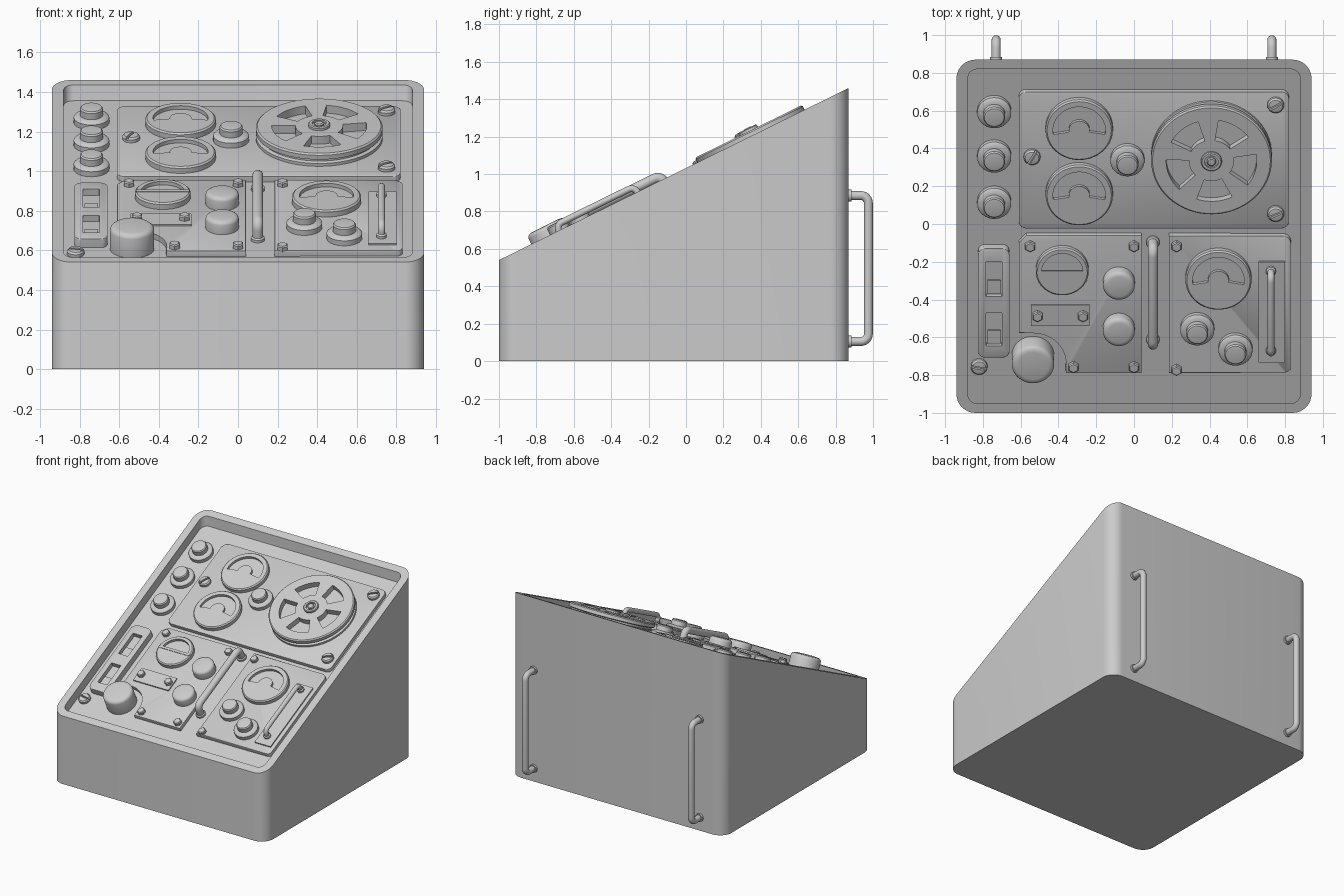
import bpy, bmesh, math
from math import sin, cos, pi, radians
from mathutils import Matrix, Vector

if "Cube" in bpy.data.objects:
    bpy.data.objects.remove(bpy.data.objects["Cube"])

SLOPE = 0.92 / 1.87
A = math.atan(SLOPE)
DEPTH = 0.08                                   # vertical depth of the console recess
rim_z = lambda y: 0.54 + (y + 1) * SLOPE
# Console frame: x, distance up the slope, height above the recessed floor
M = Matrix.Translation((0, 0, rim_z(0) - DEPTH)) @ Matrix.Rotation(A, 4, 'X')


def up(y, w):
    """Slope distance of a point seen at y from above when it is w above the floor."""
    return (y + w * sin(A)) / cos(A)


def finish(name, bm, matrix=M):
    bmesh.ops.recalc_face_normals(bm, faces=bm.faces)
    bm.transform(matrix)
    me = bpy.data.meshes.new(name)
    bm.to_mesh(me)
    bm.free()
    ob = bpy.data.objects.new(name, me)
    bpy.context.collection.objects.link(ob)
    return ob


def skin(bm, loops):
    """Bridge equal loops of points and cap both ends."""
    rings = [[bm.verts.new(p) for p in lp] for lp in loops]
    n = len(rings[0])
    for a, b in zip(rings, rings[1:]):
        for i in range(n):
            bm.faces.new((a[i], a[(i + 1) % n], b[(i + 1) % n], b[i]))
    bm.faces.new(rings[0])
    bm.faces.new(rings[-1])


def lathe(name, x, v, profile, segs=48, turn=0):
    bm = bmesh.new()
    skin(bm, [[(x + r * cos(turn + 2 * pi * i / segs), v + r * sin(turn + 2 * pi * i / segs), w)
               for i in range(segs)] for r, w in profile])
    return finish(name, bm)


def slab(name, outline, w0, w1, bevel=0.0):
    """Extruded outline in console space with an optional small top chamfer."""
    bm = bmesh.new()
    skin(bm, [[(p[0], p[1], w) for p in outline] for w in (w0, w1)])
    if bevel:
        edges = [e for e in bm.edges if all(abs(q.co.z - w1) < 1e-6 for q in e.verts)]
        bmesh.ops.bevel(bm, geom=edges, offset=bevel, segments=2, profile=0.5, affect='EDGES')
    return finish(name, bm)


def arc(cx, cy, r, a0, a1, n=6):
    return [(cx + r * cos(radians(a0 + (a1 - a0) * i / n)),
             cy + r * sin(radians(a0 + (a1 - a0) * i / n))) for i in range(n + 1)]


def rrect(x0, x1, y0, y1, r, n=6):
    return (arc(x1 - r, y0 + r, r, -90, 0, n) + arc(x1 - r, y1 - r, r, 0, 90, n)
            + arc(x0 + r, y1 - r, r, 90, 180, n) + arc(x0 + r, y0 + r, r, 180, 270, n))


def plate(x0, x1, y0, y1, r, w):
    return rrect(x0, x1, up(y0, w), up(y1, w), r)


def cut(ob, cutters):
    for c in cutters:
        c.hide_render = True
        m = ob.modifiers.new("cut", 'BOOLEAN')
        m.operation, m.solver, m.object = 'DIFFERENCE', 'EXACT', c
    dg = bpy.context.evaluated_depsgraph_get()
    me = bpy.data.meshes.new_from_object(ob.evaluated_get(dg))
    ob.modifiers.clear()
    ob.data = me
    for c in cutters:
        bpy.data.objects.remove(c)


def handle(name, p0, p1, out, height, radius, bend, matrix):
    """Round bar: two legs along `out`, joined by rounded corners."""
    p0, p1, out = Vector(p0), Vector(p1), Vector(out)
    d = (p1 - p0).normalized()
    pts = [p0]
    for base, s in ((p0, 1), (p1, -1)):
        c = base + out * (height - bend) + d * bend * s
        q = [c - d * s * bend * cos(t * pi / 12) + out * bend * sin(t * pi / 12) for t in range(7)]
        pts += q if s == 1 else q[::-1]
    pts.append(p1)
    bm = bmesh.new()
    side = d.cross(out)
    rings = []
    for i, p in enumerate(pts):
        t = (pts[min(i + 1, len(pts) - 1)] - pts[max(i - 1, 0)]).normalized()
        n = t.cross(side)
        rings.append([p + (side * cos(k * pi / 8) + n * sin(k * pi / 8)) * radius for k in range(16)])
    skin(bm, rings)
    return finish(name, bm, matrix)


# Sloped case with a rounded rim and recessed floor
outer = rrect(-0.94, 0.94, -1.0, 0.87, 0.1, 8)
inner = rrect(-0.88, 0.88, -0.95, 0.82, 0.05, 8)
bm = bmesh.new()
skin(bm, [[(x, y, 0) for x, y in outer], [(x, y, rim_z(y)) for x, y in outer],
          [(x, y, rim_z(y)) for x, y in inner], [(x, y, rim_z(y) - DEPTH) for x, y in inner]])
finish("case", bm, Matrix.Identity(4))

# Rear carrying handles with collars
for x, s in ((-0.73, "left"), (0.73, "right")):
    handle(f"rear_handle_{s}", (x, 0.86, 0.105), (x, 0.86, 0.885), (0, 1, 0), 0.115, 0.024, 0.04,
           Matrix.Identity(4))
    for z in (0.105, 0.885):
        bm = bmesh.new()
        bmesh.ops.create_cone(bm, cap_ends=True, segments=24, radius1=0.032, radius2=0.032, depth=0.03)
        finish("handle_collar", bm, Matrix.Translation((x, 0.87, z)) @ Matrix.Rotation(pi / 2, 4, 'X'))

# Three instrument panels
P = 0.03
slab("upper_panel", plate(-0.61, 0.82, -0.025, 0.70, 0.04, P), -0.005, P, 0.006)
slab("right_panel", [(0.185, up(-0.79, P))] + arc(0.80, up(-0.76, P), 0.03, -90, 0)
     + arc(0.79, up(-0.10, P), 0.04, 0, 90) + [(0.185, up(-0.06, P))], -0.005, P, 0.004)
b, kv = up(-0.79, P), up(-0.735, P)
slab("left_panel", [(0.04, b), (0.04, up(-0.06, P)), (-0.57, up(-0.06, P)), (-0.61, up(-0.10, P)),
                    (-0.61, kv + 0.175)] + arc(-0.535, kv, 0.175, 90, -10, 12) + [(-0.36, b)],
     -0.005, P, 0.004)


# Dial meters with a sunken scale window
def meter(x, y, r, hub, a0, a1):
    w = 0.066
    v = up(y, w)
    ob = lathe("dial_meter", x, v, [(r, P - 0.005), (r, w - 0.008), (r - 0.008, w), (r - 0.02, w)], 64)
    ring = arc(x, v, r * 0.78, a0, a1, 28)
    ring += arc(x, v, hub, a1, a0, 16) if hub else []
    cut(ob, [slab("window_cutter", ring, w - 0.02, w + 0.05)])


meter(-0.29, 0.495, 0.178, 0.055, -10, 190)
meter(-0.29, 0.15, 0.178, 0.055, -10, 190)
meter(0.447, -0.30, 0.175, 0.055, -10, 190)
meter(-0.38, -0.255, 0.14, 0, 0, 180)
slab("meter_bar", plate(-0.515, -0.245, -0.268, -0.25, 0.004, 0.07), 0.06, 0.07)

# Tape reel: lower flange, core, windowed upper flange and hub
rx, rv = 0.41, up(0.335, 0.10)
lathe("reel_lower_flange", rx, rv, [(0.32, P - 0.005), (0.32, 0.046), (0.312, 0.05)], 64)
top = lathe("reel_upper_flange", rx, rv, [(0.30, 0.045), (0.30, 0.062), (0.32, 0.068), (0.32, 0.092),
                                          (0.312, 0.10)], 64)
cut(top, [slab("reel_cutter", arc(rx, rv, 0.24, c - 23, c + 23, 8) + arc(rx, rv, 0.12, c + 23, c - 23, 6),
               0.056, 0.15) for c in range(-86, 270, 72)])
lathe("reel_hub", rx, rv, [(0.055, 0.095), (0.055, 0.112), (0.05, 0.117), (0.036, 0.117), (0.036, 0.104)], 32)
lathe("reel_spindle", rx, rv, [(0.024, 0.095), (0.024, 0.115), (0.018, 0.12)], 24)

# Flanged push knobs
for x, y, w in ((-0.74, 0.585, 0), (-0.74, 0.35, 0), (-0.74, 0.105, 0), (-0.035, 0.33, P),
                (0.335, -0.565, P), (0.537, -0.672, P)):
    lathe("small_knob", x, up(y, w + 0.035),
          [(0.09, w - 0.005), (0.09, w + 0.028), (0.082, w + 0.036), (0.066, w + 0.04), (0.058, w + 0.042),
           (0.058, w + 0.076), (0.052, w + 0.084), (0.04, w + 0.086)])

# Plain round knobs
for x, y in ((-0.08, -0.32), (-0.08, -0.565)):
    lathe("round_knob", x, up(y, 0.07), [(0.084, P - 0.005), (0.084, 0.08), (0.08, 0.09), (0.07, 0.097), (0.058, 0.1)])
lathe("large_knob", -0.535, up(-0.735, 0.09),
      [(0.112, -0.005), (0.112, 0.105), (0.107, 0.117), (0.097, 0.125), (0.08, 0.128)], 64)

# Slotted screws
for x, y, w, t in ((0.75, 0.625, P, 30), (0.75, 0.05, P, 25), (-0.54, 0.35, P, 60), (-0.82, -0.76, 0, -10)):
    v = up(y, w + 0.02)
    ob = lathe("slotted_screw", x, v, [(0.044, w - 0.005), (0.044, w + 0.016), (0.036, w + 0.026), (0.02, w + 0.029)], 32)
    c, s = cos(radians(t)), sin(radians(t))
    bar = [(x + a * c - d * s, v + a * s + d * c)
           for a, d in ((-0.06, -0.007), (0.06, -0.007), (0.06, 0.007), (-0.06, 0.007))]
    cut(ob, [slab("slot_cutter", bar, w + 0.012, w + 0.06)])

# Small plate and hexagonal bolts
slab("label_plate", plate(-0.545, -0.235, -0.54, -0.43, 0.004, 0.04), P - 0.005, 0.04)
for x, y, w in ((-0.51, -0.49, 0.04), (-0.27, -0.49, 0.04), (-0.55, -0.12, P), (0, -0.12, P), (-0.32, -0.76, P),
                (0, -0.76, P), (0.225, -0.12, P), (0.225, -0.775, P)):
    lathe("hex_bolt", x, up(y, w + 0.015), [(0.03, w - 0.005), (0.03, w + 0.02), (0.024, w + 0.026)], 6, pi / 6)

# Switch module with two sunken windows
m = slab("switch_module", plate(-0.825, -0.66, -0.71, -0.13, 0.035, 0.05), -0.005, 0.05, 0.008)
cut(m, [slab("window_cutter", plate(-0.783, -0.70, y0, y1, 0.003, 0.05), 0.015, 0.1)
        for y0, y1 in ((-0.385, -0.20), (-0.645, -0.47))])
for y in (-0.335, -0.60):
    slab("rocker_switch", plate(-0.775, -0.708, y - 0.035, y + 0.035, 0.003, 0.03), 0.01, 0.03)

# Console handles and the right handle's backing plate
slab("handle_plate", plate(0.66, 0.80, -0.735, -0.20, 0.004, 0.04), P - 0.005, 0.04)
for name, x, y0, y1, w, h, r in (("center_handle", 0.10, -0.65, -0.135, 0, 0.095, 0.027),
                                 ("right_handle", 0.725, -0.695, -0.275, 0.04, 0.065, 0.018)):
    v0, v1 = up(y0, w + h), up(y1, w + h)
    handle(name, (x, v0, w - 0.005), (x, v1, w - 0.005), (0, 0, 1), h + 0.005, r, 0.035, M)
    for v in (v0, v1):
        lathe("handle_foot", x, v, [(r + 0.008, w - 0.004), (r + 0.008, w + 0.014), (r, w + 0.02)], 24)

# Smooth shading with crisp edges
for ob in bpy.data.objects:
    ob.select_set(True)
    bpy.context.view_layer.objects.active = ob
bpy.ops.object.shade_smooth_by_angle(angle=radians(35))
